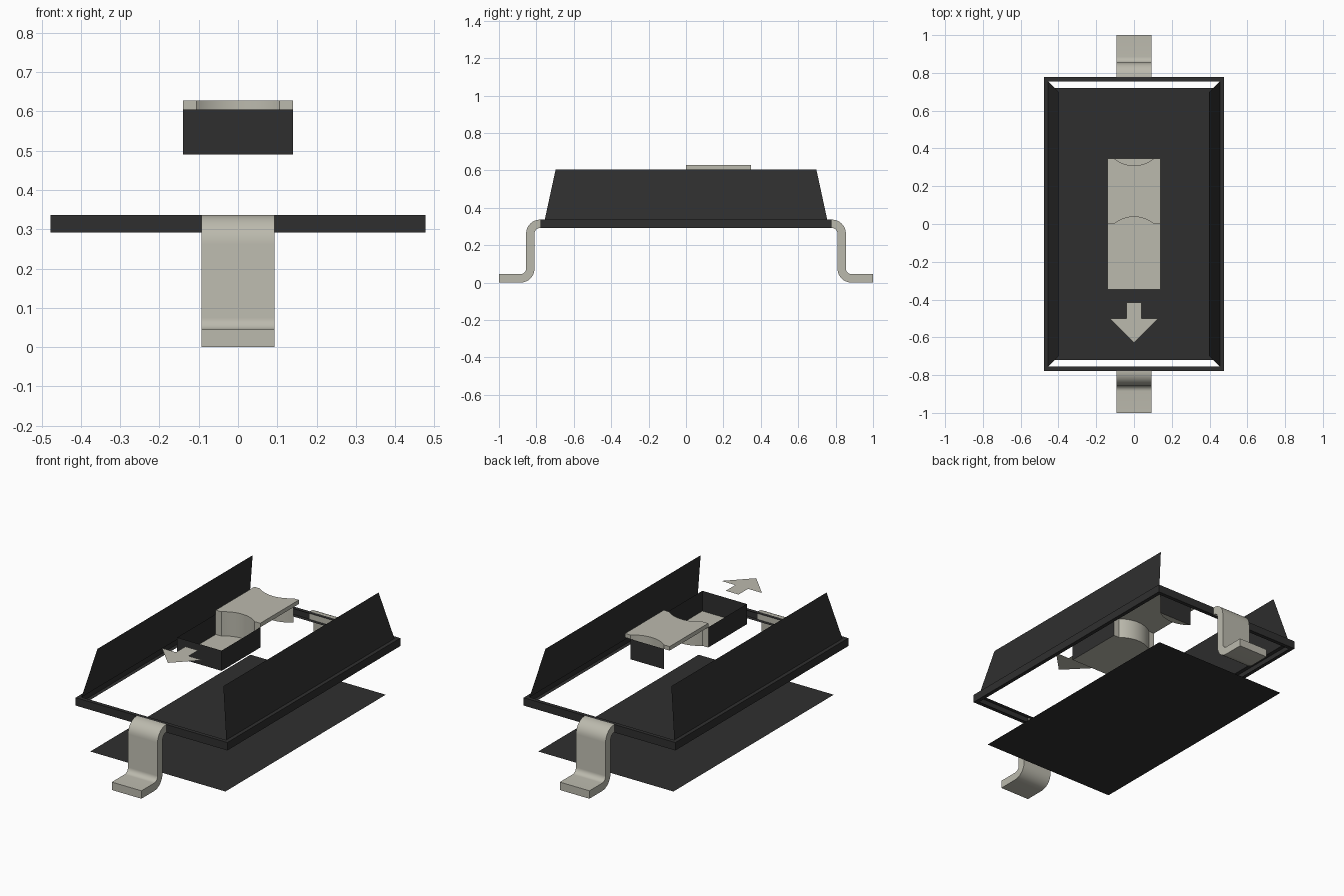
import bpy, bmesh, math

cube = bpy.data.objects.get("Cube")
if cube:
    bpy.data.objects.remove(cube, do_unlink=True)


def material(name, rgb):
    m = bpy.data.materials.new(name)
    m.use_nodes = True
    m.diffuse_color = (*rgb, 1)
    m.node_tree.nodes["Principled BSDF"].inputs["Base Color"].default_value = (*rgb, 1)
    return m


DARK = material("black plastic", (0.028, 0.028, 0.028))
LIGHT = material("pale metal", (0.50, 0.49, 0.42))


def build(name, faces, mat, smooth=False, closed=False):
    """Make an object from a list of faces, each a list of points."""
    bm = bmesh.new()
    for f in faces:
        bm.faces.new([bm.verts.new(p) for p in f])
    bmesh.ops.remove_doubles(bm, verts=bm.verts, dist=1e-5)
    if closed:
        bmesh.ops.recalc_face_normals(bm, faces=bm.faces)
    me = bpy.data.meshes.new(name)
    bm.to_mesh(me)
    bm.free()
    me.materials.append(mat)
    ob = bpy.data.objects.new(name, me)
    bpy.context.collection.objects.link(ob)
    if smooth:
        bpy.ops.object.select_all(action='DESELECT')
        ob.select_set(True)
        bpy.context.view_layer.objects.active = ob
        bpy.ops.object.shade_smooth_by_angle(angle=math.radians(35))
    return ob


def rect(hx, hy, z):
    return [(-hx, -hy, z), (hx, -hy, z), (hx, hy, z), (-hx, hy, z)]


def strip(a, b):
    """Quads joining two equally long point rows."""
    return [[a[i], a[i + 1], b[i + 1], b[i]] for i in range(len(a) - 1)]


def flat(pts, z):
    return [(x, y, z) for x, y in pts]


def walls(pts, z0, z1):
    return strip(flat(pts, z0), flat(pts, z1))


def prism(a, b):
    return [a, b] + strip(a + a[:1], b + b[:1])


def turn(cy, cz, r, a0, a1, n=8):
    """Arc in the side plane, angles in degrees."""
    angles = [math.radians(a0 + (a1 - a0) * i / n) for i in range(n + 1)]
    return [(cy + r * math.cos(a), cz + r * math.sin(a)) for a in angles]


# Housing rim: outer band with narrow ledges above and below
Z0, Z1 = 0.292, 0.337
rows = [rect(0.455, 0.755, Z0), rect(0.477, 0.777, Z0),
        rect(0.477, 0.777, Z1), rect(0.455, 0.755, Z1)]
rim = []
for a, b in zip(rows, rows[1:]):
    rim += strip(a + a[:1], b + b[:1])
build("housing_rim", rim, DARK)

# Sloping long side walls
for s, side in ((1, "left"), (-1, "right")):
    wall = [(s * 0.455, -0.755, Z1), (s * 0.455, 0.755, Z1),
            (s * 0.396, 0.697, 0.605), (s * 0.396, -0.697, 0.605)]
    build("housing_wall_" + side, [wall[::s]], DARK)

# Flat base panel, facing down
build("base_panel", [rect(0.425, 0.72, 0.023)[::-1]], DARK)

# Bent terminals at both ends
outer = [(0.775, Z1)] + turn(0.78, 0.262, 0.075, 90, 0) \
    + turn(0.885, 0.075, 0.03, 180, 270) + [(1.0, 0.045)]
inner = [(1.0, 0.0)] + turn(0.885, 0.075, 0.075, 270, 180) \
    + turn(0.78, 0.262, 0.03, 0, 90) + [(0.775, Z0)]
profile = outer + inner
for s, end in ((-1, "front"), (1, "back")):
    a = [(-0.093, s * y, z) for y, z in profile]
    b = [(0.093, s * y, z) for y, z in profile]
    build("terminal_" + end, prism(a, b), LIGHT, smooth=True, closed=True)

# Recess and slider share two scooped edges
HW, HY, LOW, TOP = 0.14, 0.347, 0.49, 0.605
AR = 0.105
R = (AR ** 2 + 0.038 ** 2) / (2 * 0.038)
half = math.asin(AR / R)


def scoop(y, s):
    """Shallow arc from -x to +x bulging by s in y."""
    out = []
    for i in range(17):
        t = half * (2 * i / 16 - 1)
        out.append((R * math.sin(t), y + s * (R * math.cos(t) - R + 0.038)))
    return out


front_arc, back_arc = scoop(0.0, 1), scoop(HY, -1)
front_edge = [(-HW, 0.0)] + front_arc + [(HW, 0.0)]
back_edge = [(-HW, HY)] + back_arc + [(HW, HY)]

# Dark recess walls, facing inward
build("recess_walls", walls([(HW, 0), (HW, -HY), (-HW, -HY), (-HW, 0)][::-1], LOW, TOP), DARK)
build("recess_back_wall", walls([(AR, HY), (-AR, HY)], LOW, TOP), DARK)

# Recess floor in front of and behind the slider
build("recess_floor", [flat([(-HW, -HY), (HW, -HY)] + front_edge[::-1], LOW),
                       flat(back_arc, LOW)], LIGHT)

# Slider stem: curved front and back faces
build("slider_stem_front", walls(front_edge, LOW, TOP), LIGHT, smooth=True)
build("slider_stem_back", walls(back_arc[::-1], LOW, TOP), LIGHT, smooth=True)

# Slider cap
cap = front_edge + back_edge[::-1]
build("slider_cap", prism(flat(cap, TOP), flat(cap, 0.628)), LIGHT, smooth=True, closed=True)

# Direction arrow
arrow = [(0, -0.63), (0.128, -0.50), (0.04, -0.50), (0.04, -0.415),
         (-0.04, -0.415), (-0.04, -0.50), (-0.128, -0.50)]
build("direction_arrow", [flat(arrow, 0.606)], LIGHT)
